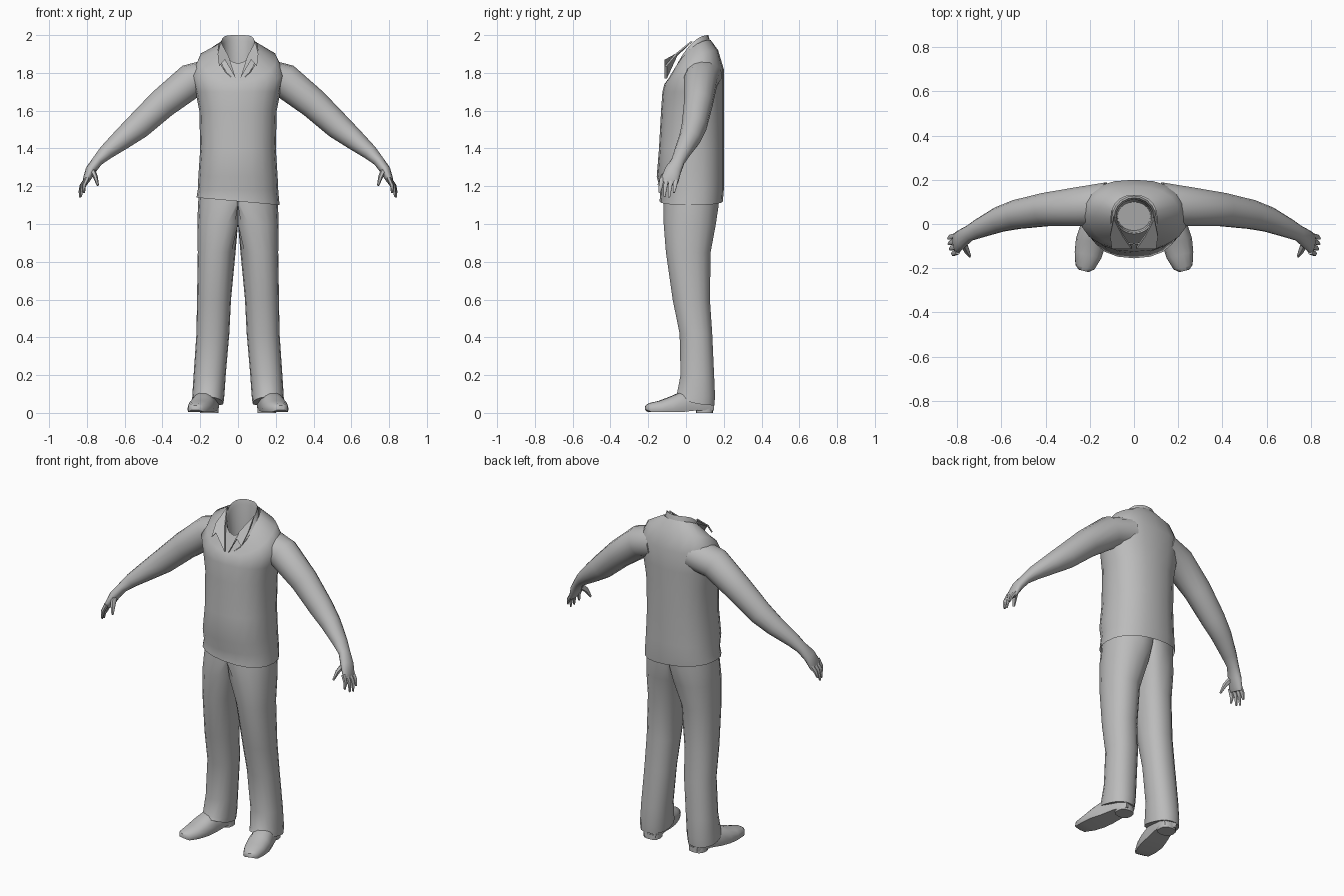
import bpy, bmesh, math
from mathutils import Vector

if "Cube" in bpy.data.objects:
    bpy.data.objects.remove(bpy.data.objects["Cube"])

grey = bpy.data.materials.new("plain grey")
grey.use_nodes = True
GREY = (0.5, 0.5, 0.5, 1)
grey.diffuse_color = GREY
grey.node_tree.nodes["Principled BSDF"].inputs["Base Color"].default_value = GREY


def loft(name, rings, start=True, end=True, mirror=False, angle=60):
    """Skin a list of equal-length point rings, optionally capped and mirrored."""
    bm = bmesh.new()
    loops = [[bm.verts.new(p) for p in ring] for ring in rings]
    n = len(loops[0])
    for a, b in zip(loops, loops[1:]):
        for i in range(n):
            j = (i + 1) % n
            bm.faces.new((a[i], a[j], b[j], b[i]))
    if start:
        bm.faces.new(loops[0][::-1])
    if end:
        bm.faces.new(loops[-1])
    bmesh.ops.remove_doubles(bm, verts=bm.verts, dist=0.0005)
    bmesh.ops.recalc_face_normals(bm, faces=bm.faces)
    me = bpy.data.meshes.new(name)
    bm.to_mesh(me)
    bm.free()
    me.materials.append(grey)
    ob = bpy.data.objects.new(name, me)
    bpy.context.collection.objects.link(ob)
    if mirror:
        ob.modifiers.new("Mirror", 'MIRROR')
    bpy.ops.object.select_all(action='DESELECT')
    ob.select_set(True)
    bpy.context.view_layer.objects.active = ob
    bpy.ops.object.shade_smooth_by_angle(angle=math.radians(angle))
    return ob


def unit_ring(n, power=2.0):
    for i in range(n):
        a = 2 * math.pi * i / n
        c, s = math.cos(a), math.sin(a)
        yield (math.copysign(abs(c) ** (2 / power), c),
               math.copysign(abs(s) ** (2 / power), s))


def body_ring(z_front, z_back, rx, y_front, y_back, cx=0.0, power=2.3, n=20):
    """Level ring whose front may dip below its back."""
    cy, ry = (y_front + y_back) / 2, (y_back - y_front) / 2
    return [Vector((cx + rx * c, cy + ry * s,
                    z_back + (z_front - z_back) * ((1 - s) / 2) ** 2))
            for c, s in unit_ring(n, power)]


def tube(name, stations, n=12):
    """Limb through stations (x, y, z, thickness radius, width radius)."""
    pts = [Vector(s[:3]) for s in stations]
    rings = []
    for i, (p, s) in enumerate(zip(pts, stations)):
        t = (pts[min(i + 1, len(pts) - 1)] - pts[max(i - 1, 0)]).normalized()
        u = t.cross(Vector((0, 1, 0))).normalized()
        v = u.cross(t)
        rings.append([p + u * s[3] * c + v * s[4] * d for c, d in unit_ring(n)])
    return loft(name, rings, mirror=True)


# Sweater body, open at hem and neck
sweater = loft("sweater_body", [body_ring(*r) for r in (
    (1.12, 1.12, .22, -.14, .195),
    (1.18, 1.18, .213, -.135, .20),
    (1.25, 1.25, .21, -.155, .20),
    (1.40, 1.40, .20, -.143, .20),
    (1.60, 1.60, .205, -.132, .20),
    (1.70, 1.70, .225, -.125, .20),
    (1.74, 1.82, .245, -.115, .20),
    (1.76, 1.92, .205, -.10, .17),
    (1.77, 1.975, .105, -.092, .13))], start=False, end=False)
for v in sweater.data.vertices:      # slightly crooked hem
    if v.co.z < 1.15:
        v.co.z -= 0.09 * v.co.x

# Shirt collar with a hollow neck
loft("shirt_neckband", [body_ring(*r, power=2) for r in (
    (1.765, 1.965, .103, -.09, .128),
    (1.85, 2.00, .088, -.045, .118),
    (1.83, 1.97, .08, -.038, .11),
    (1.74, 1.77, .075, -.03, .10))], start=False)

# Folded collar flaps, a thin wedge on each side
flap = [(.092, .03, 1.965), (.108, -.05, 1.90), (.10, -.105, 1.835),
        (.07, -.105, 1.87), (.012, -.105, 1.77), (.05, -.05, 1.89)]
loft("collar_flap", [[Vector(p) + Vector((0, d, 0)) for p in flap]
                     for d in (-.008, .004)], mirror=True, angle=30)

# Sleeves running into wrists and palms
tube("arm", [(.12, .09, 1.79, .09, .10), (.25, .078, 1.757, .092, .09),
             (.40, .065, 1.638, .08, .077), (.53, .043, 1.517, .07, .067),
             (.61, .02, 1.452, .057, .058), (.70, -.02, 1.378, .04, .044),
             (.745, -.042, 1.333, .029, .036), (.78, -.068, 1.285, .028, .044),
             (.802, -.085, 1.235, .02, .048), (.808, -.09, 1.215, .012, .042)], 14)

# Fingers and thumb
for i, (name, x, z) in enumerate((("index_finger", .815, 1.165), ("middle_finger", .832, 1.145),
                                  ("ring_finger", .838, 1.14), ("little_finger", .84, 1.165))):
    y = -.126 + i * .025
    tube(name, [(.797, y, 1.245, .013, .013), ((x + .808) / 2 + .005, y - .008, 1.20, .011, .012),
                (x, y - .014, z, .005, .006)], 6)
tube("thumb", [(.772, -.085, 1.285, .016, .02), (.755, -.122, 1.25, .013, .015),
               (.742, -.145, 1.205, .006, .007)], 6)

# Trousers: each leg is flattened against the centre line at the hips
legs = []
for z_front, z_back, cx, rx, yf, yb in (
        (1.20, 1.20, .03, .175, -.115, .18), (1.10, 1.10, .045, .167, -.122, .175),
        (1.00, 1.00, .085, .130, -.12, .16), (.85, .85, .113, .10, -.108, .132),
        (.60, .60, .127, .09, -.072, .128), (.42, .42, .133, .087, -.035, .14),
        (.20, .20, .15, .085, -.03, .15), (.10, .09, .157, .085, -.05, .155),
        (.085, .04, .16, .083, -.06, .152)):
    ring = body_ring(z_front, z_back, rx, yf, yb, cx, 2.2, 18)
    for p in ring:
        p.x = max(p.x, 0)
    legs.append(ring)
loft("trouser_leg", legs, mirror=True)


def shoe_ring(cx, y, half_width, bottom, top):
    """Upright section: rounded top over a flat sole."""
    ring = []
    for c, s in unit_ring(14, 2.3):
        z = bottom + (top - bottom) * max(0, .25 + .75 * s)
        ring.append(Vector((cx + half_width * c, y + .25 * half_width * c, z)))
    return ring


# Shoes splayed outward, with separate heel blocks
loft("shoe", [shoe_ring(*r) for r in (
    (.228, -.212, .022, .015, .04), (.222, -.195, .043, .006, .052),
    (.208, -.14, .06, .004, .065), (.195, -.08, .067, .004, .088),
    (.18, -.02, .062, .006, .115), (.163, .05, .054, .014, .12),
    (.15, .11, .05, .012, .12), (.145, .14, .035, .012, .10))], mirror=True, angle=50)
loft("shoe_heel", [[Vector((.152 + .05 * c, .098 + .046 * s, z))
                    for c, s in unit_ring(12, 2.6)] for z in (0, .03)],
     mirror=True, angle=40)
